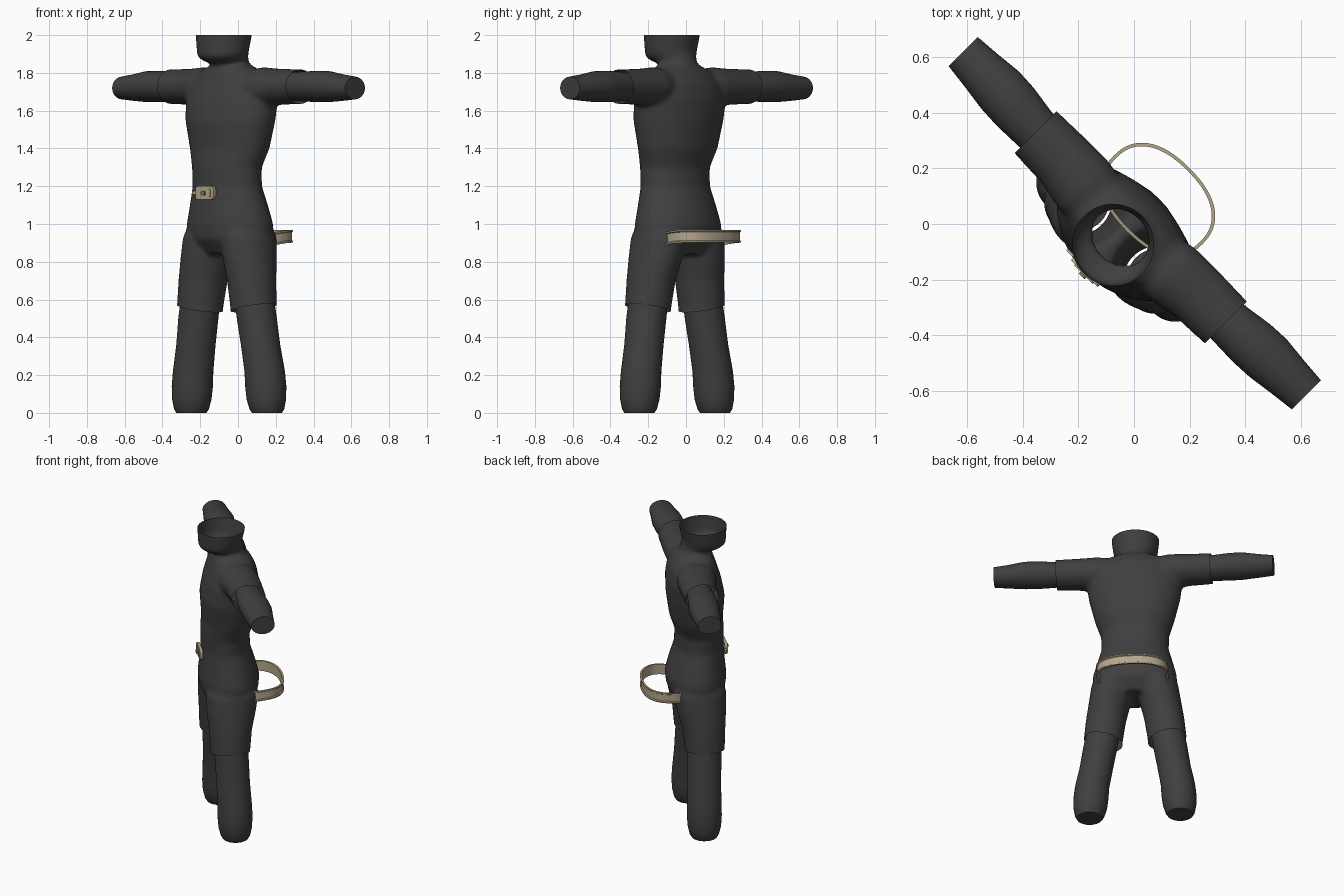
import bpy, bmesh, math
from mathutils import Vector

if "Cube" in bpy.data.objects:
    bpy.data.objects.remove(bpy.data.objects["Cube"], do_unlink=True)

TURN = math.radians(-45)  # the figure stands turned about the vertical axis


def material(name, rgb):
    m = bpy.data.materials.new(name)
    m.use_nodes = True
    m.diffuse_color = (*rgb, 1)
    m.node_tree.nodes["Principled BSDF"].inputs["Base Color"].default_value = (*rgb, 1)
    return m


cloth = material("charcoal cloth", (0.05, 0.05, 0.05))
tan = material("tan leather", (0.46, 0.38, 0.26))
dark_tan = material("dark tan metal", (0.2, 0.16, 0.1))


def loft(bm, axis, sections, sides=40):
    """Closed tube; each section is (position, radius, radius, centre, centre, tilt)."""
    rings = []
    for pos, ra, rb, ca, cb, tilt in sections:
        ring = []
        for i in range(sides):
            t = 2 * math.pi * i / sides
            a, b = ra * math.cos(t), rb * math.sin(t)
            along = pos + tilt * b
            co = (ca + a, cb + b, along) if axis == "z" else (along, ca + a, cb + b)
            ring.append(bm.verts.new(co))
        rings.append(ring)
    for low, high in zip(rings, rings[1:]):
        for i in range(sides):
            j = (i + 1) % sides
            bm.faces.new((low[i], low[j], high[j], high[i]))
    bm.faces.new(rings[0][::-1])
    bm.faces.new(rings[-1])


def make_object(name, bm, mat, mirror=False, angle=40):
    bmesh.ops.recalc_face_normals(bm, faces=bm.faces)
    mesh = bpy.data.meshes.new(name)
    bm.to_mesh(mesh)
    bm.free()
    mesh.materials.append(mat)
    ob = bpy.data.objects.new(name, mesh)
    bpy.context.collection.objects.link(ob)
    ob.rotation_euler.z = TURN
    bpy.ops.object.select_all(action="DESELECT")
    ob.select_set(True)
    bpy.context.view_layer.objects.active = ob
    bpy.ops.object.shade_smooth_by_angle(angle=math.radians(angle))
    if mirror:
        ob.modifiers.new("mirror", "MIRROR").merge_threshold = 0.002
    return ob


# Suit volumes: torso, collar, sleeves and shorts
bm = bmesh.new()
loft(bm, "z", [
    (0.84, 0.15, 0.12, 0, -0.06, 0), (0.92, 0.265, 0.18, 0, -0.06, 0),
    (1.0, 0.262, 0.19, 0, -0.06, 0), (1.1, 0.236, 0.172, 0, -0.068, 0),
    (1.2, 0.21, 0.152, 0, -0.08, 0), (1.3, 0.212, 0.152, 0, -0.083, 0),
    (1.4, 0.248, 0.165, 0, -0.062, 0), (1.55, 0.285, 0.18, 0, -0.057, 0),
    (1.66, 0.3, 0.17, 0, -0.045, 0), (1.74, 0.285, 0.15, 0, -0.04, 0),
    (1.8, 0.22, 0.125, 0, -0.045, 0), (1.84, 0.12, 0.1, 0, -0.055, 0)])
loft(bm, "z", [
    (1.78, 0.1, 0.1, 0, -0.06, 0), (1.855, 0.098, 0.098, 0, -0.06, 0),
    (1.875, 0.118, 0.118, 0, -0.09, 0.15), (1.9, 0.136, 0.136, 0, -0.113, 0.12),
    (2.0, 0.149, 0.149, 0, -0.106, 0), (2.06, 0.149, 0.149, 0, -0.106, 0)])
for s in (1, -1):
    loft(bm, "x", [
        (0.1 * s, 0.1, 0.08, -0.03, 1.73, 0), (0.22 * s, 0.125, 0.105, -0.03, 1.725, 0),
        (0.34 * s, 0.113, 0.095, -0.018, 1.726, 0), (0.56 * s, 0.105, 0.09, -0.016, 1.728, 0)])
    loft(bm, "z", [
        (0.45, 0.122, 0.124, 0.205 * s, -0.084, 0), (0.56, 0.122, 0.124, 0.2 * s, -0.084, 0),
        (0.7, 0.125, 0.135, 0.182 * s, -0.08, 0), (0.82, 0.13, 0.155, 0.158 * s, -0.07, 0),
        (0.93, 0.13, 0.165, 0.14 * s, -0.062, 0), (1.02, 0.1, 0.13, 0.13 * s, -0.06, 0)])
bmesh.ops.recalc_face_normals(bm, faces=bm.faces)
mesh = bpy.data.meshes.new("suit volumes")
bm.to_mesh(mesh)
bm.free()
volumes = bpy.data.objects.new("suit volumes", mesh)
bpy.context.collection.objects.link(volumes)

# Fuse the volumes into one smooth skin
fuse = volumes.modifiers.new("fuse", "REMESH")
fuse.mode = "VOXEL"
fuse.voxel_size = 0.014
soften = volumes.modifiers.new("soften", "SMOOTH")
soften.factor = 0.5
soften.iterations = 6
bpy.context.view_layer.update()
graph = bpy.context.evaluated_depsgraph_get()
bm = bmesh.new()
bm.from_mesh(volumes.evaluated_get(graph).to_mesh())
bpy.data.objects.remove(volumes, do_unlink=True)

# Cut half of the skin open at the middle, neck, cuff and hem
for point, normal in [((0, 0, 0), (-1, 0, 0)), ((0, 0, 2), (0, 0, 1)),
                      ((0.483, 0, 0), (1, 0, 0)), ((0.2, 0, 0.555), (0.19, 0, -1))]:
    bmesh.ops.bisect_plane(bm, geom=bm.verts[:] + bm.edges[:] + bm.faces[:], dist=1e-5,
                           plane_co=point, plane_no=Vector(normal).normalized(),
                           clear_outer=True)
make_object("suit", bm, cloth, mirror=True, angle=60)

# Lower arms
bm = bmesh.new()
loft(bm, "x", [
    (0.42, 0.08, 0.075, -0.012, 1.728, 0), (0.5, 0.086, 0.079, -0.01, 1.728, 0),
    (0.6, 0.095, 0.083, -0.004, 1.728, 0), (0.68, 0.095, 0.082, 0, 1.727, 0),
    (0.78, 0.083, 0.07, 0.002, 1.722, 0), (0.872, 0.074, 0.06, 0.004, 1.72, 0)])
make_object("lower_arms", bm, cloth, mirror=True)

# Lower legs with blunt ends
bm = bmesh.new()
loft(bm, "z", [
    (0, 0.08, 0.08, 0.283, -0.066, 0), (0.02, 0.092, 0.092, 0.282, -0.066, 0),
    (0.07, 0.104, 0.104, 0.279, -0.067, 0), (0.14, 0.109, 0.109, 0.275, -0.067, 0),
    (0.22, 0.107, 0.107, 0.268, -0.068, 0), (0.36, 0.104, 0.104, 0.242, -0.073, 0),
    (0.5, 0.106, 0.106, 0.219, -0.078, 0), (0.64, 0.105, 0.105, 0.195, -0.08, 0)])
make_object("lower_legs", bm, cloth, mirror=True)

# Loose belt: a rounded loop with raised rims
bm = bmesh.new()
section = [(0, -0.034), (0.012, -0.034), (0.012, -0.026), (0.006, -0.022),
           (0.006, 0.022), (0.012, 0.026), (0.012, 0.034), (0, 0.034)]
count = 72
rings = []
for i in range(count):
    t = 2 * math.pi * i / count
    c, s = math.cos(t), math.sin(t)
    ring = []
    for out, up in section:
        x = (0.213 + out) * math.copysign(abs(c) ** 0.85, c)
        y = 0.123 + (0.148 + out) * math.copysign(abs(s) ** 0.85, s)
        z = 0.935 + up - 0.7 * max(0, 0.2 - y) ** 2
        ring.append(bm.verts.new((x, y, z)))
    rings.append(ring)
for a, b in zip(rings, rings[1:] + rings[:1]):
    for k in range(len(section)):
        n = (k + 1) % len(section)
        bm.faces.new((a[k], a[n], b[n], b[k]))
make_object("belt", bm, tan)


def block(name, centre, size, mat, bevel):
    bm = bmesh.new()
    bmesh.ops.create_cube(bm, size=1)
    bmesh.ops.scale(bm, vec=size, verts=bm.verts)
    upright = [e for e in bm.edges if abs(e.verts[0].co.y - e.verts[1].co.y) > 1e-4]
    bmesh.ops.bevel(bm, geom=upright, offset=bevel, segments=4, affect="EDGES", profile=0.5)
    bmesh.ops.translate(bm, vec=centre, verts=bm.verts)
    return make_object(name, bm, mat)


# Buckle on the front of the waist
block("buckle_plate", (0, -0.243, 1.165), (0.135, 0.018, 0.07), tan, 0.018)
block("buckle_panel", (0, -0.254, 1.165), (0.095, 0.006, 0.045), tan, 0.012)
block("buckle_stud", (0, -0.26, 1.163), (0.03, 0.012, 0.022), dark_tan, 0.01)
block("buckle_prong", (-0.085, -0.235, 1.165), (0.04, 0.01, 0.018), tan, 0.004)
